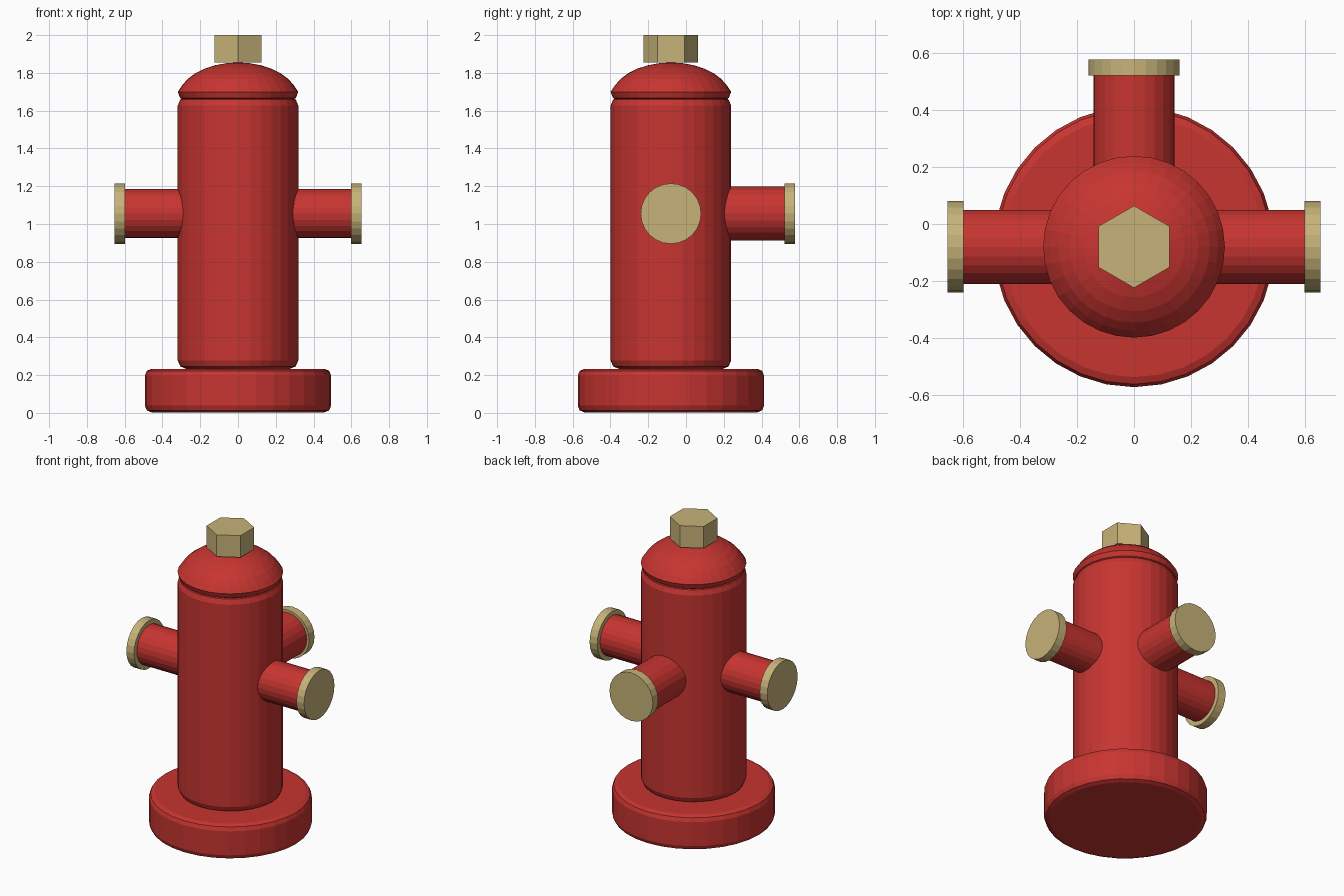
import bpy, bmesh
from math import pi, cos, sin
from mathutils import Matrix

if "Cube" in bpy.data.objects:
    bpy.data.objects.remove(bpy.data.objects["Cube"])

AXIS_Y = -0.08   # barrel axis
PORT_Z = 1.055   # height of the outlets


def material(name, rgb):
    m = bpy.data.materials.new(name)
    m.diffuse_color = (*rgb, 1)
    m.use_nodes = True
    m.node_tree.nodes["Principled BSDF"].inputs["Base Color"].default_value = m.diffuse_color
    return m


red = material("red_paint", (0.57, 0.035, 0.03))
brass = material("brass", (0.57, 0.45, 0.19))


def lathe(name, profile, sides, mat, matrix, phase=0.0):
    """Revolve (radius, height) points about local z and close both ends."""
    bm = bmesh.new()
    rings = []
    for r, z in profile:
        rings.append([bm.verts.new((r * cos(phase + 2 * pi * i / sides),
                                    r * sin(phase + 2 * pi * i / sides), z))
                      for i in range(sides)])
    for a, b in zip(rings, rings[1:]):
        for i in range(sides):
            j = (i + 1) % sides
            bm.faces.new((a[i], a[j], b[j], b[i]))
    bm.faces.new(rings[0][::-1])
    bm.faces.new(rings[-1])
    me = bpy.data.meshes.new(name)
    bm.to_mesh(me)
    bm.free()
    me.materials.append(mat)
    ob = bpy.data.objects.new(name, me)
    ob.matrix_world = matrix
    bpy.context.collection.objects.link(ob)
    return ob


def rounded(r, z0, z1, b):
    """Cylinder profile with two-segment rounded rims."""
    k = b * 0.293
    return [(r - b, z0), (r - k, z0 + k), (r, z0 + b),
            (r, z1 - b), (r - k, z1 - k), (r - b, z1)]


# Upright parts: base flange, barrel, domed bonnet, hexagonal nut
upright = Matrix.Translation((0, AXIS_Y, 0))
lathe("base_flange", rounded(0.493, 0.003, 0.233, 0.035), 32, red, upright)
lathe("barrel", rounded(0.319, 0.233, 1.672, 0.045), 32, red, upright)
dome = [(0.285, 1.655), (0.307, 1.668), (0.319, 1.70)]
dome += [(0.32 * cos(a), 1.66 + 0.195 * sin(a))
         for a in (pi * k / 16 for k in (2, 3, 4, 5, 6, 7, 7.9))]
lathe("bonnet", dome, 32, red, upright)
lathe("top_nut", [(0.144, 1.855), (0.144, 2.0)], 6, brass, upright, pi / 2)

# Outlets: a pipe along local z with a brass cap at its end
port = Matrix.Translation((0, AXIS_Y, PORT_Z))
for name, turn, r, reach in (("right", 0, 0.13, 0.655),
                             ("left", pi, 0.13, 0.655),
                             ("rear", pi / 2, 0.143, 0.657)):
    m = port @ Matrix.Rotation(turn, 4, 'Z') @ Matrix.Rotation(pi / 2, 4, 'Y')
    lathe(name + "_outlet", [(r, 0.2), (r, reach - 0.03)], 24, red, m)
    lathe(name + "_cap", [(0.16, reach - 0.056), (0.16, reach)], 24, brass, m)
